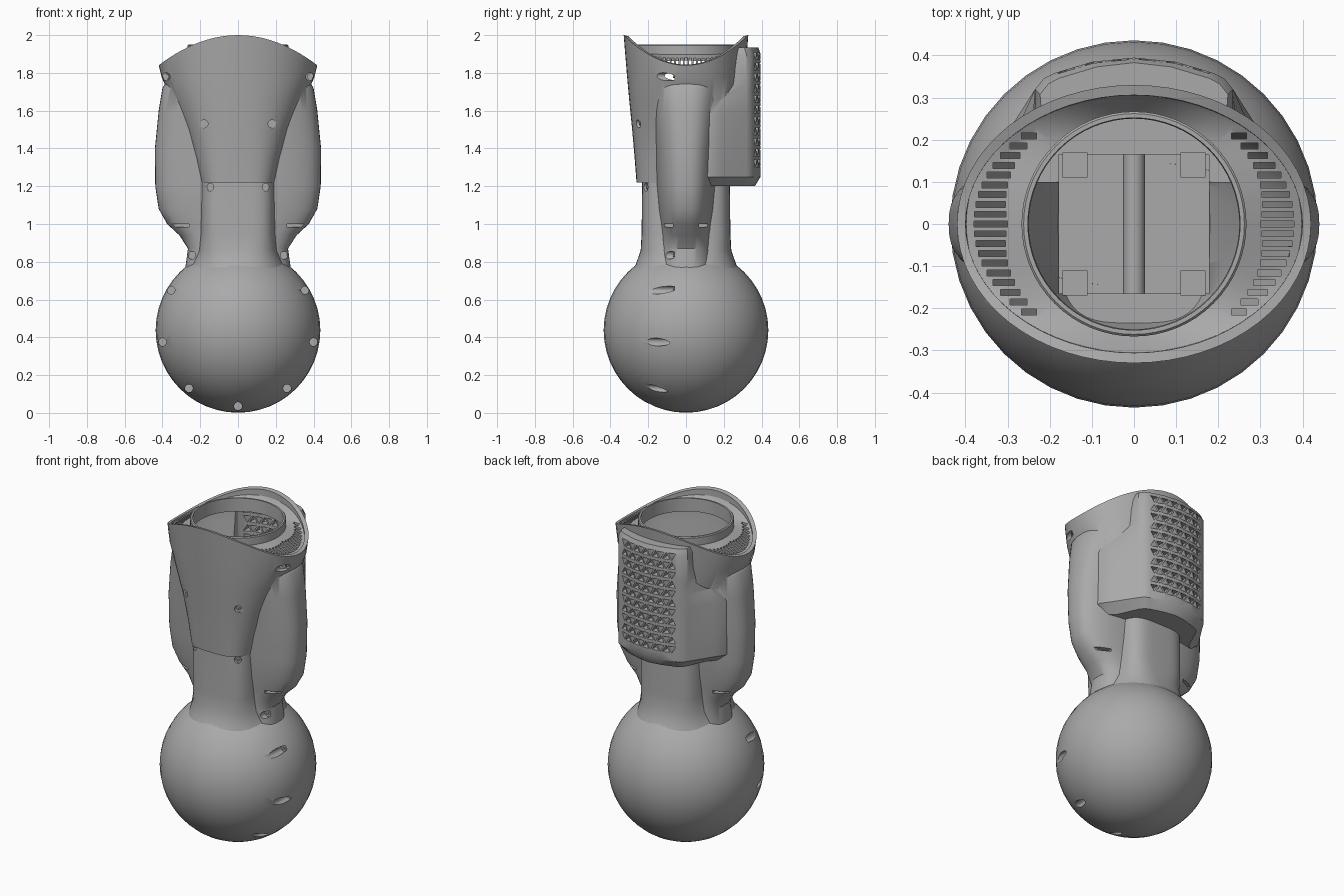
import bpy, bmesh, math
from mathutils import Matrix, Vector

if "Cube" in bpy.data.objects:
    bpy.data.objects.remove(bpy.data.objects["Cube"], do_unlink=True)

grey = bpy.data.materials.new("plain_grey")
grey.use_nodes = True
COLOR = (0.4, 0.4, 0.4, 1)
grey.diffuse_color = COLOR
for node in grey.node_tree.nodes:
    if node.type == 'BSDF_PRINCIPLED':
        node.inputs["Base Color"].default_value = COLOR


def make(name, bm):
    bmesh.ops.recalc_face_normals(bm, faces=bm.faces[:])
    mesh = bpy.data.meshes.new(name)
    bm.to_mesh(mesh)
    bm.free()
    mesh.materials.append(grey)
    ob = bpy.data.objects.new(name, mesh)
    bpy.context.collection.objects.link(ob)
    return ob


def saddle(x):
    return 2.0 - 0.16 * (x / 0.42) ** 2


def oval(z, a, b, n=2.0, count=64):
    """Superellipse ring; z may be a number or a function of x."""
    ring = []
    for i in range(count):
        t = math.tau * i / count
        c, s = math.cos(t), math.sin(t)
        x = a * math.copysign(abs(c) ** (2 / n), c)
        y = b * math.copysign(abs(s) ** (2 / n), s)
        ring.append((x, y, z(x) if callable(z) else z))
    return ring


def loft(name, rings, loop=False):
    """Skin rings; cap the ends, or join last to first when loop is set."""
    bm = bmesh.new()
    vs = [[bm.verts.new(p) for p in r] for r in rings]
    n = len(rings[0])
    pairs = list(zip(vs, vs[1:])) + ([(vs[-1], vs[0])] if loop else [])
    for lo, hi in pairs:
        for i in range(n):
            j = (i + 1) % n
            bm.faces.new((lo[i], lo[j], hi[j], hi[i]))
    if not loop:
        caps = [bm.faces.new(vs[0]), bm.faces.new(vs[-1])]
        bmesh.ops.poke(bm, faces=caps)
    return make(name, bm)


def add_box(bm, lo, hi):
    lo, hi = Vector(lo), Vector(hi)
    m = Matrix.Translation((lo + hi) / 2) @ Matrix.Diagonal((*(hi - lo), 1))
    bmesh.ops.create_cube(bm, size=1, matrix=m)


def add_rod(bm, x, z, r, y0, y1, sides=20):
    m = Matrix.Translation((x, (y0 + y1) / 2, z)) @ Matrix.Rotation(math.pi / 2, 4, 'X')
    bmesh.ops.create_cone(bm, cap_ends=True, segments=sides, radius1=r, radius2=r,
                          depth=y1 - y0, matrix=m)


def boolean(ob, tool, op='DIFFERENCE', keep=False):
    mod = ob.modifiers.new("cut", 'BOOLEAN')
    mod.operation, mod.object, mod.solver = op, tool, 'EXACT'
    bpy.context.view_layer.objects.active = ob
    bpy.ops.object.modifier_apply(modifier="cut")
    if not keep:
        bpy.data.objects.remove(tool, do_unlink=True)


# Upper shell: tapering front panel joined with the side lobes
panel = [(1.22, .2, .262, 3.5), (1.35, .235, .272, 3), (1.5, .285, .285, 2.6),
         (1.65, .35, .3, 2.3), (1.78, .405, .312, 2.1), (saddle, .42, .33, 2)]
shell = loft("upper_shell", [oval(*p) for p in panel])
lobe = [(.76, .28, .16), (.87, .265, .15), (.94, .31, .14), (1.0, .375, .14),
        (1.08, .42, .15), (1.2, .438, .16), (1.4, .44, .17), (1.6, .42, .19),
        (1.72, .4, .2), (1.77, .37, .19)]
boolean(shell, loft("lobes", [oval(*p, 2.6) for p in lobe]), 'UNION')


# Rear housing with a bowed back
def housing_ring(z, w, inset=0.0, start=0.0):
    half = [(w, start), (w, .13), (w * .8 + .03, .19), (.235, .32), (.215, .345),
            (.19, .358), (.1, .385)]
    half = [(x - inset, y - (inset if y > .14 else 0)) for x, y in half]
    pts = half + [(0, .395 - inset)] + [(-x, y) for x, y in reversed(half)]
    return [(x, y, z) for x, y in pts]


levels = [(1.2, .33, .03), (1.25, .36, 0), (1.58, .36, 0), (1.66, .33, 0),
          (1.74, .27, 0), (1.9, .25, 0), (1.935, .245, .012)]
boolean(shell, loft("housing", [housing_ring(*q) for q in levels]), 'UNION')

# Hollow the shell and its housing
cavity = [(1.28, .18, .235, 3.5)] + [(z, a - .02, b - .02, n) for z, a, b, n in panel[1:-1]]
cavity += [(1.84, .4, .3, 2), (2.15, .4, .312, 2)]
boolean(shell, loft("cavity", [oval(*p) for p in cavity]))
boolean(shell, loft("housing_cavity", [housing_ring(z, w, .035, .1) for z, w in
                                       ((1.28, .27), (1.6, .27), (1.87, .25))]))

# Triangular grille openings
bm = bmesh.new()
cols, rows, pitch, row_h = 6, 11, .064, .057
for r in range(rows):
    for c in range(cols * 2 - 1):
        up = 1 if (r + c) % 2 else -1
        cx = (c - cols + 1) * pitch / 2
        cz = 1.32 + r * row_h
        tri = [(-.021, -.019), (.021, -.019), (0, .022)]
        a, b = [[bm.verts.new((cx + x, y, cz + z * up)) for x, z in tri] for y in (.25, .5)]
        bm.faces.new(a)
        bm.faces.new(b)
        for i in range(3):
            j = (i + 1) % 3
            bm.faces.new((a[i], a[j], b[j], b[i]))
boolean(shell, make("grille_cutter", bm))

# Neck and ball
neck = loft("neck", [oval(*p) for p in (
    (.65, .3, .3), (.72, .29, .31), (.78, .25, .268, 2.4), (.86, .212, .24, 3),
    (.95, .2, .235, 4), (1.25, .2, .232, 4))])
bm = bmesh.new()
bmesh.ops.create_uvsphere(bm, u_segments=40, v_segments=24, radius=.436,
                          matrix=Matrix.Translation((0, 0, .437)))
ball = make("ball", bm)

# Square shaft through the neck
bm = bmesh.new()
add_box(bm, (-.178, -.165, .9), (.178, .165, 1.4))
shaft = make("shaft", bm)
boolean(neck, shaft, keep=True)
boolean(shell, shaft)

# Slits under the lobes
bm = bmesh.new()
for s in (-1, 1):
    for t in (-1, 1):
        xs, ys = sorted((s * .26, s * .36)), sorted((t * .07, t * .3))
        add_box(bm, (xs[0], ys[0], .985), (xs[1], ys[1], 1.0))
boolean(shell, make("slit_cutter", bm))

# Screw holes and screw heads on the front: x, z, depth position
holes = [(.38, 1.78, -.06), (.18, 1.53, -.24), (.15, 1.195, -.205), (.245, .835, -.06),
         (.355, .65, -.06), (.4, .375, -.07), (.26, .13, -.07)]
holes = [(s * x, z, y) for x, z, y in holes for s in (-1, 1)] + [(0, .036, -.07)]
bm, heads = bmesh.new(), bmesh.new()
for x, z, y in holes:
    add_rod(bm, x, z, .021, -.6, y)
    add_rod(heads, x, z, .015, y - .001, y + .008)
    add_rod(heads, x, z, .007, y - .008, y, 6)
drill = make("drill", bm)
for ob in (shell, neck):
    boolean(ob, drill, keep=True)
boolean(ball, drill)
screws = make("screw_heads", heads)

# Vent deck inside the rim, with slots
deck_top = [oval(lambda x: saddle(x) - .02, .41, .32),
            oval(lambda x: saddle(x) - .03 + .03 * (x / .36) ** 2 - .03, .36, .295),
            oval(1.9, .262, .262)]
deck_low = [[(x, y, z - .015) for x, y, z in r] for r in reversed(deck_top)]
deck = loft("vent_deck", deck_top + deck_low, loop=True)
bm = bmesh.new()
for i in range(-9, 10):
    y = i * .0232
    outer = .4 * math.sqrt(1 - (y / .3) ** 2) - .02
    inner = outer - .08 + .045 * abs(y) / .21
    for s in (-1, 1):
        xs = sorted((s * inner, s * outer))
        add_box(bm, (xs[0], y - .007, 1.6), (xs[1], y + .007, 2.2))
boolean(deck, make("slot_cutter", bm))

# Round collar in the opening
collar = loft("collar", [oval(1.87, .267, .267), oval(1.945, .267, .267), oval(1.95, .262, .262),
                         oval(1.95, .252, .252), oval(1.87, .25, .25)], loop=True)

# Inner cross bar and corner brackets
bm = bmesh.new()
add_rod(bm, 0, 1.15, .026, -.17, .17)
bar = make("cross_bar", bm)
bm = bmesh.new()
for s in (-1, 1):
    for t in (-1, 1):
        xs, ys = sorted((s * .11, s * .17)), sorted((t * .11, t * .17))
        add_box(bm, (xs[0], ys[0], 1.24), (xs[1], ys[1], 1.3))
brackets = make("corner_brackets", bm)

# Smooth shading with sharp creases
bpy.ops.object.select_all(action='DESELECT')
for ob in (shell, neck, ball, screws, deck, collar, bar, brackets):
    ob.select_set(True)
bpy.context.view_layer.objects.active = shell
bpy.ops.object.shade_smooth_by_angle(angle=math.radians(35))
